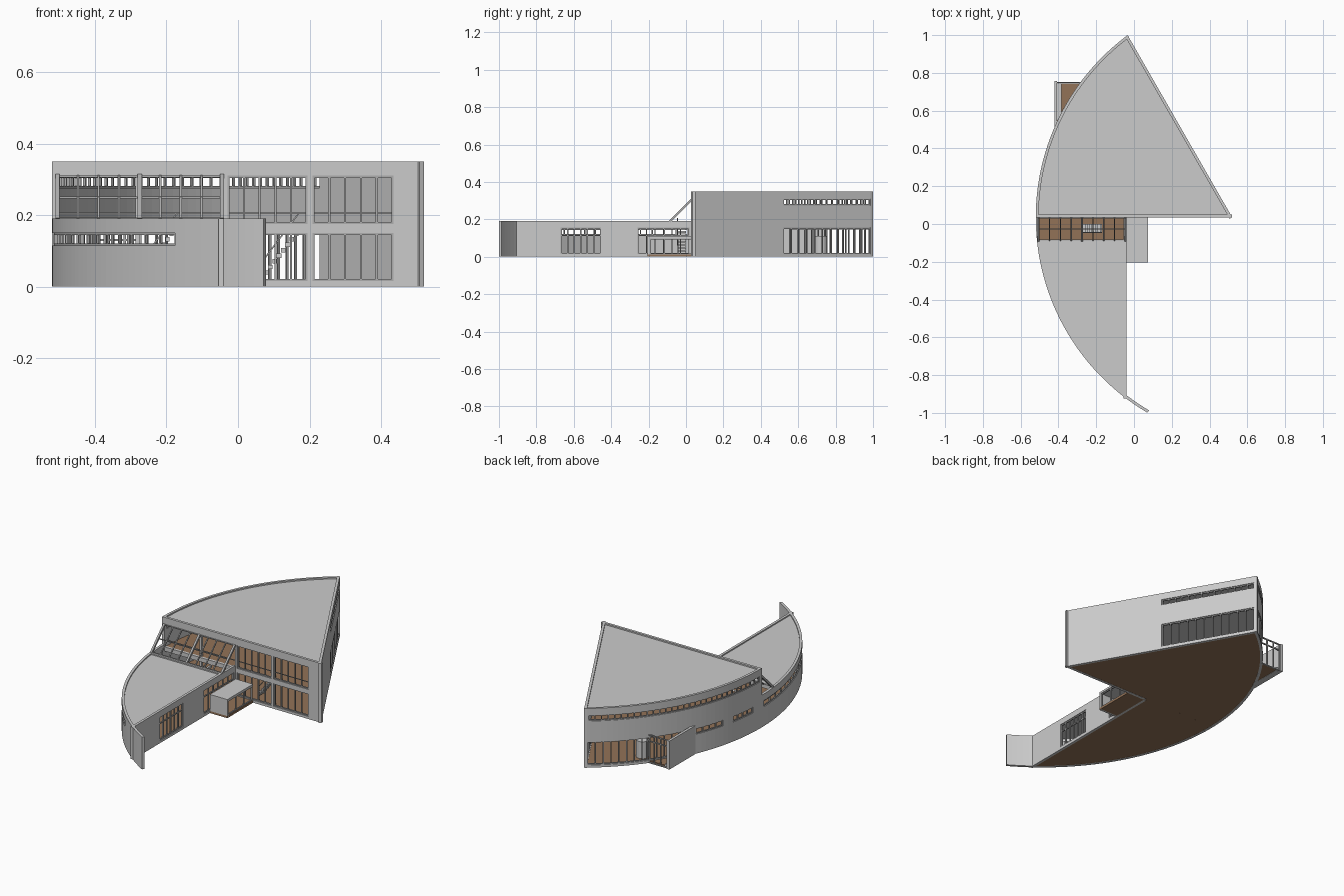
import bpy, bmesh, math
from mathutils import Vector

if "Cube" in bpy.data.objects:
    bpy.data.objects.remove(bpy.data.objects["Cube"])

R, CX, CY, T = 1.2, 0.68, 0.035, 0.015      # curved wall radius, centre, wall thickness
APEX, TAIL = math.radians(53.5), math.radians(-59.5)


def material(name, c):
    m = bpy.data.materials.new(name)
    m.diffuse_color = (*c, 1)
    m.use_nodes = True
    m.node_tree.nodes["Principled BSDF"].inputs["Base Color"].default_value = m.diffuse_color
    return m


WALL = material("wall_grey", (0.60, 0.60, 0.60))
FRAME = material("frame_grey", (0.42, 0.42, 0.42))
WOOD = material("floor_brown", (0.29, 0.17, 0.095))


def finish(name, bm, mat):
    bmesh.ops.remove_doubles(bm, verts=bm.verts, dist=1e-5)
    bmesh.ops.recalc_face_normals(bm, faces=bm.faces)
    me = bpy.data.meshes.new(name)
    bm.to_mesh(me)
    bm.free()
    me.materials.append(mat)
    ob = bpy.data.objects.new(name, me)
    bpy.context.collection.objects.link(ob)
    return ob


def arc(u, d=0.0):
    """Point on the curved wall: u is arc length, d is depth inward."""
    return CX - (R - d) * math.cos(u / R), CY + (R - d) * math.sin(u / R)


def line(p, q):
    p, q = Vector(p), Vector(q)
    t = (q - p).normalized()
    n = Vector((-t.y, t.x))
    return lambda u, d=0.0: tuple(p + t * u + n * d)


def wall(name, path, u0, u1, z0, z1, holes=(), mat=WALL, d0=0.0, d1=T):
    """Wall along a path with rectangular holes (u0, u1, z0, z1)."""
    us = {u0, u1} | {u for h in holes for u in h[:2] if u0 < u < u1}
    zs = sorted({z0, z1} | {z for h in holes for z in h[2:] if z0 < z < z1})
    if path is arc:
        n = max(2, int((u1 - u0) / 0.03))
        us |= {u0 + (u1 - u0) * i / n for i in range(n)}
    us = sorted(us)
    us = [u for i, u in enumerate(us) if i == 0 or u - us[i - 1] > 1e-6]

    def solid(i, j):
        if not (0 <= i < len(us) - 1 and 0 <= j < len(zs) - 1):
            return False
        u, z = (us[i] + us[i + 1]) / 2, (zs[j] + zs[j + 1]) / 2
        return not any(h[0] < u < h[1] and h[2] < z < h[3] for h in holes)

    bm = bmesh.new()

    def quad(*pts):
        bm.faces.new([bm.verts.new((*path(u, d), z)) for u, d, z in pts])

    for i in range(len(us) - 1):
        for j in range(len(zs) - 1):
            if not solid(i, j):
                continue
            a, b, c, e = us[i], us[i + 1], zs[j], zs[j + 1]
            for d in (d0, d1):
                quad((a, d, c), (b, d, c), (b, d, e), (a, d, e))
            for di, u in ((-1, a), (1, b)):
                if not solid(i + di, j):
                    quad((u, d0, c), (u, d1, c), (u, d1, e), (u, d0, e))
            for dj, z in ((-1, c), (1, e)):
                if not solid(i, j + dj):
                    quad((a, d0, z), (b, d0, z), (b, d1, z), (a, d1, z))
    return finish(name, bm, mat)


def window(name, path, hole, n, rows=(), w=0.006):
    """Window frame filling a hole, with n panes across and bars at heights rows."""
    a, b, c, e = hole
    zs = [c + w / 2, *rows, e - w / 2]
    us = [a + w / 2 + (b - a - w) * i / n for i in range(n + 1)]
    panes = [(us[i] + w / 2, us[i + 1] - w / 2, zs[j] + w / 2, zs[j + 1] - w / 2)
             for i in range(n) for j in range(len(zs) - 1)]
    wall(name, path, a, b, c, e, panes, FRAME, 0.004, 0.011)


def slab(name, pts, z0, z1, mat):
    bm = bmesh.new()
    f = bm.faces.new([bm.verts.new((x, y, z0)) for x, y in pts])
    g = bmesh.ops.extrude_face_region(bm, geom=[f])["geom"]
    bmesh.ops.translate(bm, vec=(0, 0, z1 - z0), verts=[v for v in g if isinstance(v, bmesh.types.BMVert)])
    if not any(x.is_valid and all(v.co.z < z0 + 1e-6 for v in x.verts) for x in bm.faces):
        bm.faces.new([v for v in bm.verts if v.co.z < z0 + 1e-6])
    return finish(name, bm, mat)


def box(name, x0, x1, y0, y1, z0, z1, mat=WALL):
    return slab(name, [(x0, y0), (x1, y0), (x1, y1), (x0, y1)], z0, z1, mat)


def beam(name, p, q, w, mat=FRAME):
    """Square bar between two points."""
    p, q = Vector(p), Vector(q)
    bm = bmesh.new()
    bmesh.ops.create_cube(bm, size=1)
    bmesh.ops.scale(bm, vec=(w, w, (q - p).length), verts=bm.verts)
    ob = finish(name, bm, mat)
    ob.location = (p + q) / 2
    ob.rotation_euler = (q - p).to_track_quat('Z', 'Y').to_euler()


def arc_points(t0, t1, d, n=40):
    return [arc(R * (t0 + (t1 - t0) * i / n), d) for i in range(n + 1)]


# --- outlines of the tall sector and the low wing
corner = (0.52, CY)
apex = arc(R * APEX)
sector = arc_points(0, APEX - 0.012, 0.012) + [(0.497, CY + 0.012)]
sector[0] = (sector[0][0], CY + 0.012)
t_of = lambda y: math.asin((y - CY) / R)
wing_end = -math.acos((CX + 0.052) / R)
wing = lambda y: arc_points(wing_end, t_of(y), 0.012) + [(-0.052, y)]

# --- floors and roofs
slab("ground_floor", sector, 0.001, 0.012, WOOD)
slab("wing_floor", wing(CY + 0.012), 0.001, 0.012, WOOD)
slab("upper_floor_structure", sector, 0.154, 0.170, WALL)
slab("upper_floor_boards", sector, 0.170, 0.174, WOOD)
slab("main_roof", sector, 0.315, 0.342, WALL)
slab("wing_roof", wing(-0.09), 0.168, 0.183, WALL)

# --- curved wall: tall part
strip = (0.02, R * APEX - 0.02, 0.275, 0.31)
glazed = (R * math.radians(26), R * APEX - 0.015, 0.015, 0.152)
slots = [(R * math.radians(a), R * math.radians(b), 0.115, 0.15) for a, b in ((3.7, 11.3), (14.7, 23.3))]
wall("curved_wall_tall", arc, 0, R * APEX, 0, 0.35, [strip, glazed, *slots])
window("curved_clerestory", arc, strip, 30)
window("curved_lower_glazing", arc, glazed, 13)
# --- curved wall: low part, running past the wing
low_slot = (R * math.radians(-44.5), R * math.radians(-1), 0.115, 0.15)
wall("curved_wall_low", arc, R * TAIL, 0, 0, 0.19, [low_slot])
for i, s in enumerate(slots + [low_slot]):
    window(f"curved_slot_window_{i}", arc, s, 14 if i == 2 else 4)

# --- slanting back wall
back = line(corner, apex)
blen = math.dist(corner, apex)
b_low, b_high = (0.56, blen - 0.015, 0.015, 0.155), (0.56, blen - 0.015, 0.275, 0.31)
wall("back_wall", back, 0, blen, 0, 0.35, [b_low, b_high])
window("back_lower_window", back, b_low, 11)
window("back_clerestory", back, b_high, 14)

# --- front wall: two storeys of glass, open toward the atrium on the left
front = line((-0.52, CY), corner)
f_holes = [(a, b, c, e) for a, b in ((0.49, 0.715), (0.728, 0.955)) for c, e in ((0.015, 0.15), (0.175, 0.31))]
wall("front_wall", front, 0.0, 1.04, 0, 0.35, f_holes + [(0.015, 0.476, 0.0, 0.15), (0.015, 0.476, 0.175, 0.31)])
for i, h in enumerate(f_holes):
    window(f"front_window_{i}", front, h, 5)
beam("upper_guard_rail", (-0.5, 0.06, 0.205), (0.435, 0.06, 0.205), 0.004)
for x in (-0.28, 0.2):
    box("round_post", x - 0.006, x + 0.006, CY + 0.016, CY + 0.028, 0.012, 0.315)

# --- straight wing wall
side = line((-0.04, -0.925), (-0.04, CY))
s1, s2 = (0.255, 0.47, 0.015, 0.155), (0.665, 0.945, 0.015, 0.155)
wall("wing_wall", side, 0, 0.96, 0, 0.19, [s1, s2])
window("wing_window", side, s1, 6, (0.113,))
window("wing_entry_window", side, s2, 6, (0.113,))

# --- sloped atrium glazing
box("atrium_sill", -0.50, -0.04, -0.10, -0.085, 0.168, 0.19)
for i in range(9):
    x = -0.505 + 0.0575 * i
    beam("atrium_rafter", (x, -0.088, 0.188), (x, CY, 0.31), 0.012 if i % 4 == 0 else 0.006)
for k in (0.02, 0.5, 0.98):
    beam("atrium_rail", (-0.51, -0.088 + 0.123 * k, 0.188 + 0.122 * k),
         (-0.04, -0.088 + 0.123 * k, 0.188 + 0.122 * k), 0.005)

# --- entrance vestibule in front
box("vestibule_roof", -0.04, 0.074, -0.205, CY, 0.098, 0.11)
box("vestibule_floor", -0.04, 0.074, -0.205, CY, 0.0, 0.012, WOOD)
box("vestibule_front", -0.04, 0.074, -0.205, -0.193, 0, 0.11)
entry = line((0.074, -0.205), (0.074, CY))
window("vestibule_glazing", entry, (0.012, 0.24, 0.012, 0.098), 3)

# --- roofless porch at the back left
box("porch_wall", -0.422, -0.407, 0.515, 0.757, 0, 0.168)
box("porch_ledge", -0.407, -0.385, 0.55, 0.745, 0, 0.02)
slab("porch_floor", [(-0.407, 0.54)] + arc_points(t_of(0.55), t_of(0.745), 0.0, 10) + [(-0.407, 0.745)], 0.001, 0.012, WOOD)
window("porch_doors", line((-0.27, 0.757), (-0.407, 0.757)), (0, 0.137, 0, 0.168), 3, (0.13,))
bm = bmesh.new()
bmesh.ops.create_cone(bm, cap_ends=True, segments=24, radius1=0.035, radius2=0.035, depth=0.1)
finish("round_lobby_desk", bm, WALL).location = (-0.22, 0.72, 0.062)

# --- stairs inside
for i in range(10):
    z = 0.03 + 0.0155 * i
    box("atrium_step", -0.28 + 0.011 * i, -0.268 + 0.011 * i, -0.045, 0.0, z - 0.012, z)
    box("hall_step", 0.06 + 0.012 * i, 0.073 + 0.012 * i, 0.10, 0.15, z - 0.012, z)
for x, y in ((-0.28, -0.045), (0.06, 0.10)):
    beam("stair_rail", (x, y, 0.06), (x + 0.11, y, 0.205), 0.004)
